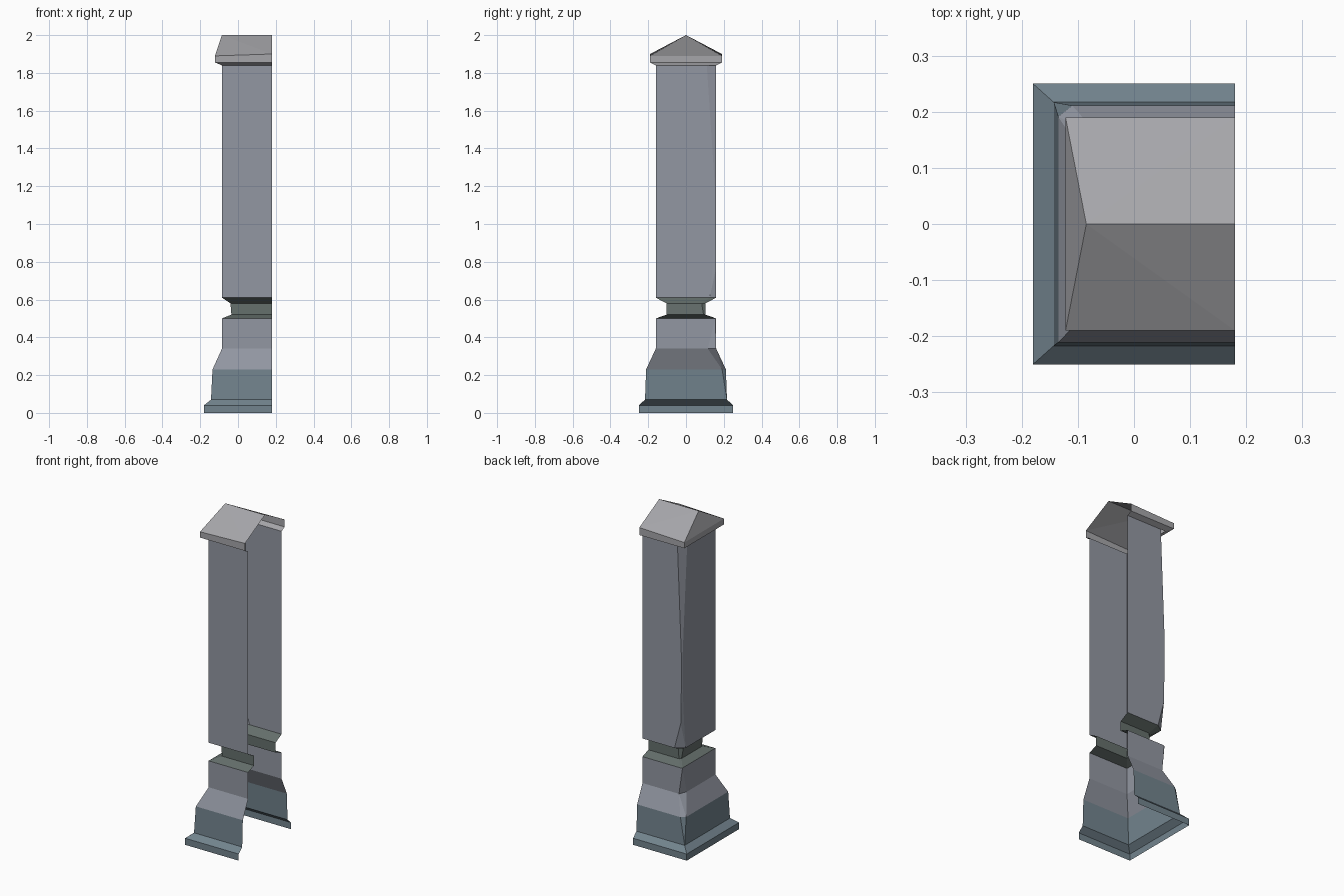
import bpy, bmesh

if "Cube" in bpy.data.objects:
    bpy.data.objects.remove(bpy.data.objects["Cube"])

OPEN_X = 0.18  # the pillar is a half shell, open on its right side and underneath


def material(name, rgb):
    mat = bpy.data.materials.new(name)
    mat.diffuse_color = (*rgb, 1)
    mat.use_nodes = True
    mat.node_tree.nodes["Principled BSDF"].inputs["Base Color"].default_value = mat.diffuse_color
    return mat


def finish(bm, name, mat):
    bmesh.ops.remove_doubles(bm, verts=bm.verts, dist=0.0005)
    bmesh.ops.triangulate(bm, faces=[f for f in bm.faces if len(f.verts) > 3])
    mesh = bpy.data.meshes.new(name)
    bm.to_mesh(mesh)
    bm.free()
    mesh.materials.append(mat)
    bpy.context.collection.objects.link(bpy.data.objects.new(name, mesh))


def add_ring(bm, z, x, y, a=0, b=0):
    """U-shaped section; a and b are the chip widths at the back left corner."""
    pts = [(OPEN_X, y), (x + a, y), (x, y - b), (x, -y), (OPEN_X, -y)]
    return [bm.verts.new((px, py, z)) for px, py in pts]


def loft(bm, rows):
    rings = [add_ring(bm, *r) for r in rows]
    for low, high in zip(rings, rings[1:]):
        for i in range(4):
            bm.faces.new((low[i], low[i + 1], high[i + 1], high[i]))
    return rings


def shell(name, mat, rows):
    bm = bmesh.new()
    loft(bm, rows)
    finish(bm, name, mat)


slate = material("slate", (0.17, 0.23, 0.27))
stone = material("stone", (0.29, 0.31, 0.36))
dark = material("dark_stone", (0.13, 0.16, 0.15))
pale = material("pale_stone", (0.38, 0.38, 0.40))

# Stepped foot
shell("plinth", slate, [
    (0, -0.18, 0.25), (0.04, -0.18, 0.25), (0.07, -0.143, 0.217),
    (0.23, -0.135, 0.211, 0.025, 0.02)])

# Tapered block with a chipped back corner
shell("pedestal", stone, [
    (0.23, -0.135, 0.211, 0.025, 0.02), (0.34, -0.085, 0.16, 0.02, 0.045),
    (0.50, -0.085, 0.16, 0.01, 0.005)])

# Recessed neck
shell("neck", dark, [
    (0.50, -0.085, 0.16, 0.01, 0.005), (0.52, -0.035, 0.103, 0.01, 0.01),
    (0.58, -0.04, 0.103, 0.02, 0.02), (0.61, -0.085, 0.16, 0.05, 0.035)])

# Long shaft with the worn back corner
shell("shaft", stone, [
    (0.61, -0.085, 0.16, 0.05, 0.035), (0.77, -0.085, 0.16, 0.008, 0.02),
    (1.0, -0.085, 0.16, 0.004, 0.006), (1.18, -0.085, 0.16, 0.004, 0.006),
    (1.84, -0.085, 0.16, 0.03, 0.05)])

# Overhanging cap with a hipped roof
bm = bmesh.new()
eave = loft(bm, [(1.84, -0.085, 0.16), (1.855, -0.122, 0.19),
                 (1.90, -0.122, 0.19)])[-1]
for v in eave[1:4]:
    v.co.z = 1.89
ridge = [bm.verts.new((x, 0, 2)) for x in (OPEN_X, -0.085)]
bm.faces.new((eave[0], eave[1], ridge[1], ridge[0]))
bm.faces.new((eave[2], eave[3], ridge[1]))
bm.faces.new((eave[3], eave[4], ridge[0], ridge[1]))
finish(bm, "cap", pale)
